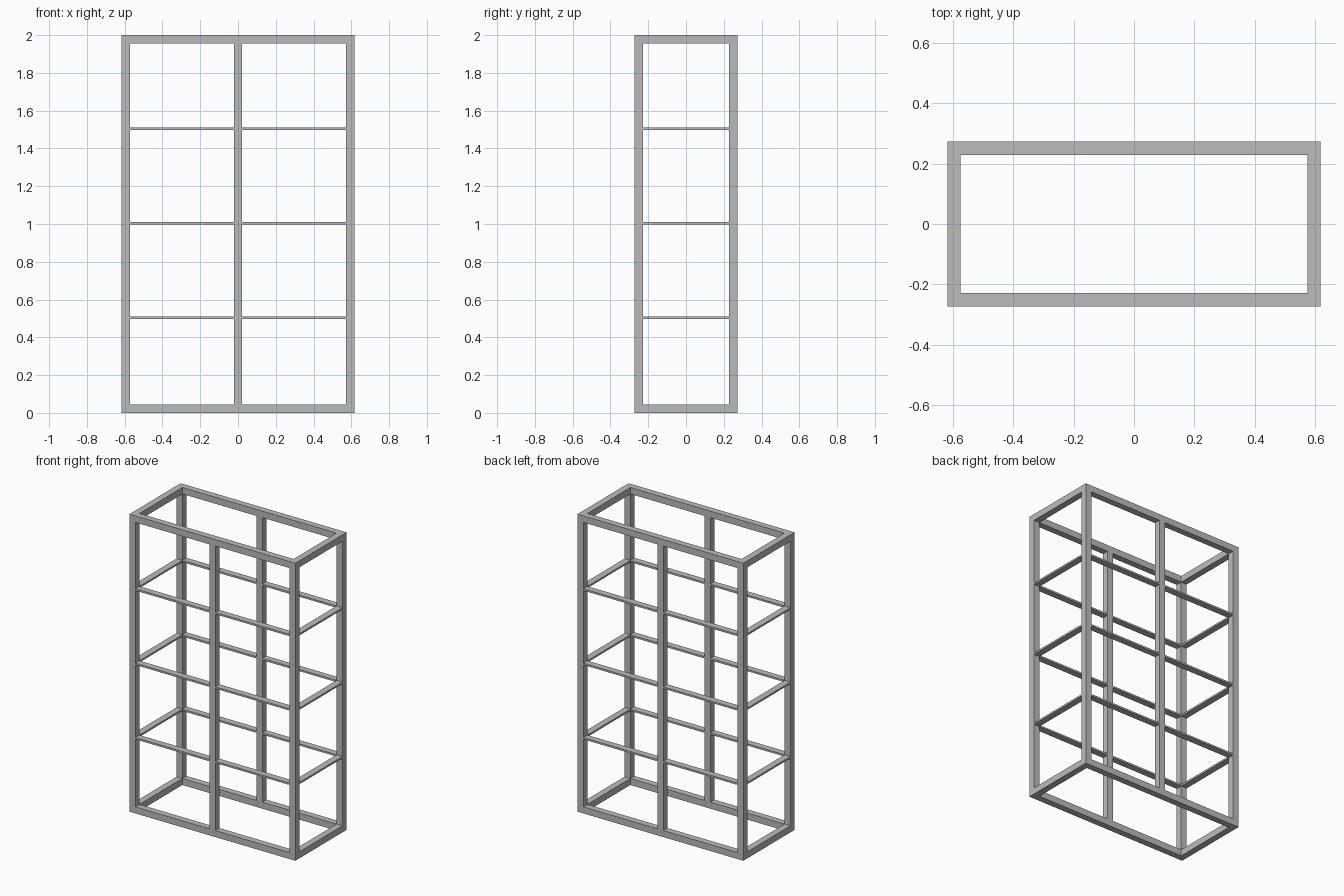
import bpy

cube = bpy.data.objects.get("Cube")
if cube:
    bpy.data.objects.remove(cube, do_unlink=True)

W, D, H = 1.234, 0.544, 2.0   # overall size
T = 0.044                     # square tube thickness
RAIL = 0.012                  # shelf rail height
X, Y = (W - T) / 2, (D - T) / 2

steel = bpy.data.materials.new("grey_steel")
steel.use_nodes = True
grey = (0.5, 0.5, 0.5, 1)
steel.diffuse_color = grey
steel.node_tree.nodes["Principled BSDF"].inputs["Base Color"].default_value = grey


def bar(name, center, size):
    """Box-shaped bar with its size baked into the mesh."""
    bpy.ops.mesh.primitive_cube_add(size=1, location=center)
    obj = bpy.context.object
    obj.name = name
    obj.scale = size
    bpy.ops.object.transform_apply(location=False, rotation=False, scale=True)
    obj.data.materials.append(steel)
    return obj


def side_bars(name, z, height):
    """Left and right bars between the corner posts."""
    for side, sx in (("left", 1), ("right", -1)):
        bar(f"{side}_{name}", (sx * X, 0, z), (T, D - 2 * T, height))


half = X - T  # clear span between a corner post and the middle post
for face, sy in (("front", -1), ("back", 1)):
    # Full-height corner posts
    for side, sx in (("left", 1), ("right", -1)):
        bar(f"{face}_{side}_post", (sx * X, sy * Y, H / 2), (T, T, H))
    # Middle post between the top and bottom beams
    bar(f"{face}_middle_post", (0, sy * Y, H / 2), (T, T, H - 2 * T))
    # Long beams
    for level, z in (("bottom", T / 2), ("top", H - T / 2)):
        bar(f"{face}_{level}_beam", (0, sy * Y, z), (W - 2 * T, T, T))

# Short beams
side_bars("bottom_beam", T / 2, T)
side_bars("top_beam", H - T / 2, T)

# Thin shelf rails, full tube depth, at three levels
for i in range(1, 4):
    z = i * H / 4 + 0.004
    side_bars(f"shelf_rail_{i}", z, RAIL)
    for face, sy in (("front", -1), ("back", 1)):
        for side, sx in (("left", 1), ("right", -1)):
            bar(f"{face}_{side}_shelf_rail_{i}",
                (sx * X / 2, sy * Y, z), (half, T, RAIL))
